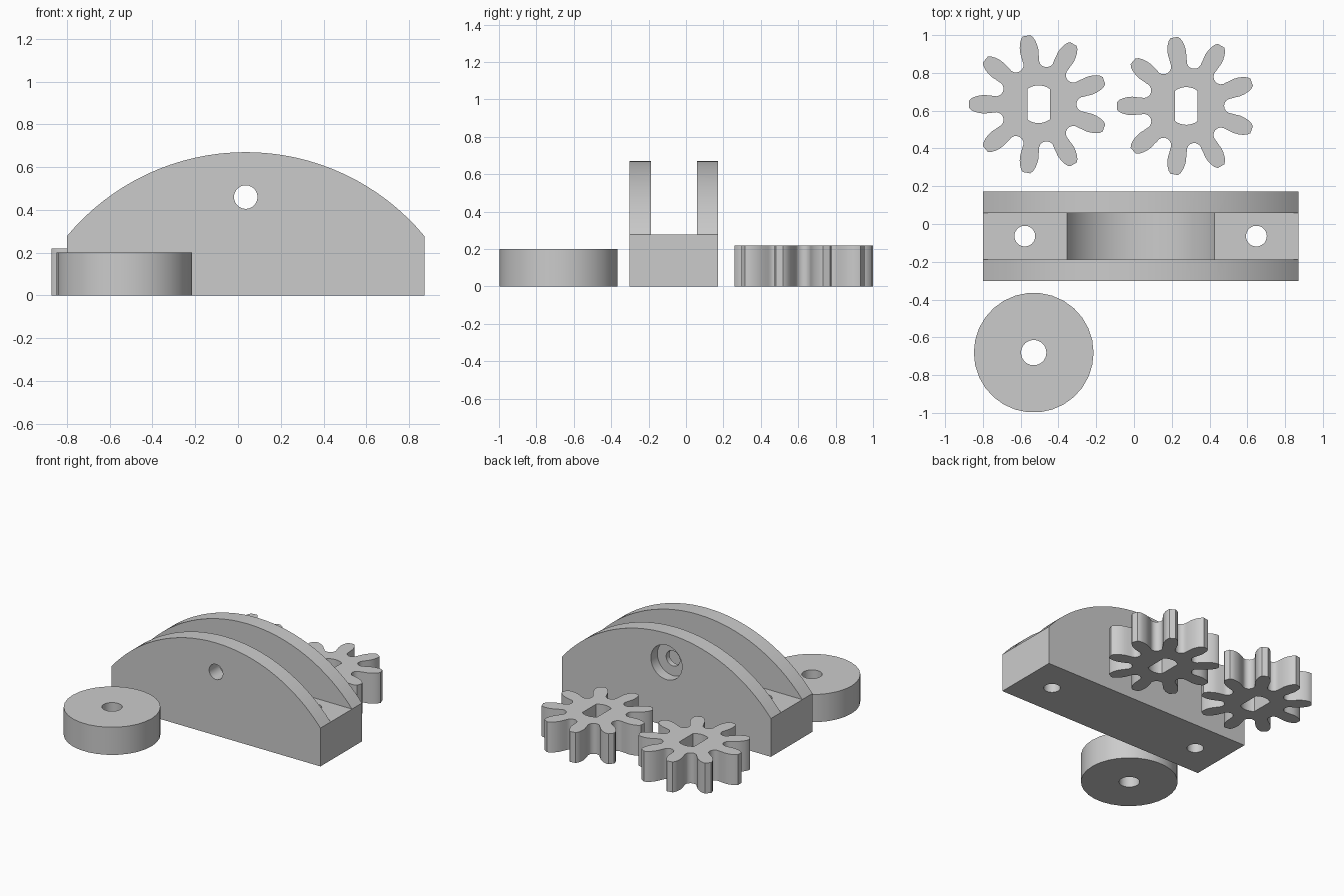
import bpy, bmesh, math

if "Cube" in bpy.data.objects:
    bpy.data.objects.remove(bpy.data.objects["Cube"])

grey = bpy.data.materials.new("plain_grey")
grey.diffuse_color = (0.6, 0.6, 0.6, 1)
grey.use_nodes = True
grey.node_tree.nodes["Principled BSDF"].inputs["Base Color"].default_value = grey.diffuse_color


def circle(cx, cy, r, n=30):
    return [(cx + r * math.cos(2 * math.pi * i / n), cy + r * math.sin(2 * math.pi * i / n))
            for i in range(n)]


def prism(name, pts, lo, hi, axis="Z"):
    """Extrude a closed outline; axis Z uses (x, y) points, axis Y uses (x, z)."""
    bm = bmesh.new()
    place = (lambda p, h: (p[0], p[1], h)) if axis == "Z" else (lambda p, h: (p[0], h, p[1]))
    a = [bm.verts.new(place(p, lo)) for p in pts]
    b = [bm.verts.new(place(p, hi)) for p in pts]
    bm.faces.new(a)
    bm.faces.new(b[::-1])
    for i in range(len(pts)):
        j = (i + 1) % len(pts)
        bm.faces.new((a[i], a[j], b[j], b[i]))
    bmesh.ops.recalc_face_normals(bm, faces=bm.faces)
    me = bpy.data.meshes.new(name)
    bm.to_mesh(me)
    bm.free()
    me.materials.append(grey)
    ob = bpy.data.objects.new(name, me)
    bpy.context.collection.objects.link(ob)
    return ob


def activate(ob):
    bpy.ops.object.select_all(action="DESELECT")
    ob.select_set(True)
    bpy.context.view_layer.objects.active = ob


def cut(ob, *cutter_args):
    """Subtract a prism from the part and discard the cutter."""
    cutter = prism("cutter", *cutter_args)
    mod = ob.modifiers.new("cut", "BOOLEAN")
    mod.operation, mod.solver, mod.object = "DIFFERENCE", "EXACT", cutter
    activate(ob)
    bpy.ops.object.modifier_apply(modifier=mod.name)
    bpy.data.objects.remove(cutter)


def finish(ob):
    activate(ob)
    bpy.ops.object.shade_smooth_by_angle(angle=math.radians(30))


# Housing: arched block with a slot between two walls
CX, HALF, LOW, TOP = 0.036, 0.836, 0.277, 0.67
rise = TOP - LOW
R = (HALF ** 2 + rise ** 2) / (2 * rise)
span = math.asin(HALF / R)
arch = [(CX + R * math.sin(span * (1 - i / 16)), TOP - R + R * math.cos(span * (1 - i / 16)))
        for i in range(33)]
housing = prism("housing", [(CX - HALF, 0), (CX + HALF, 0)] + arch, -0.303, 0.172, "Y")
SLOT = (-0.187, 0.058)
cut(housing, [(-1, LOW), (1, LOW), (1, 1), (-1, 1)], *SLOT, "Y")
# Round gear pocket in the slot floor
cut(housing, circle(CX, 0.46, 0.432, 64), *SLOT, "Y")
# Axle hole and wider recess on the back wall
cut(housing, circle(CX, 0.46, 0.055), -1, 1, "Y")
cut(housing, circle(CX, 0.46, 0.125), 0.097, 1, "Y")
# Screw holes through the floor
for x in (-0.578, 0.648):
    cut(housing, circle(x, -0.064, 0.055), -1, 1)
finish(housing)

# Roller disc
roller = prism("roller", circle(-0.531, -0.681, 0.317), 0, 0.2)
cut(roller, circle(-0.531, -0.681, 0.067), -1, 1)
finish(roller)

# Gears: nine rounded teeth with a double-flat shaft hole
TEETH = 9
FLANK = [(0.26, 0.046), (0.285, 0.049), (0.31, 0.047), (0.335, 0.041), (0.355, 0.032), (0.368, 0.02)]


def gear_outline(cx, cy):
    pts = []
    for t in range(TEETH):
        ang = math.pi + t * 2 * math.pi / TEETH
        # tooth, up one side and down the other
        local = [(r, -w) for r, w in FLANK] + [(r, w) for r, w in FLANK[::-1]]
        pts += [(cx + r * math.cos(ang) - w * math.sin(ang),
                 cy + r * math.sin(ang) + w * math.cos(ang)) for r, w in local]
        # round valley before the next tooth
        mid = ang + math.pi / TEETH
        for k in range(9):
            a = mid - math.pi / 2 - math.pi * k / 8
            pts.append((cx + 0.24 * math.cos(mid) + 0.04 * math.cos(a),
                        cy + 0.24 * math.sin(mid) + 0.04 * math.sin(a)))
    return pts


def shaft_hole(cx, cy):
    half = math.acos(0.6)
    angles = [half + (math.pi - 2 * half) * i / 8 for i in range(9)]
    angles += [a + math.pi for a in angles]
    return [(cx + 0.1 * math.cos(a), cy + 0.1 * math.sin(a)) for a in angles]


for name, x, y in (("left_gear", -0.505, 0.634), ("right_gear", 0.277, 0.625)):
    gear = prism(name, gear_outline(x, y), 0, 0.22)
    cut(gear, shaft_hole(x, y), -1, 1)
    finish(gear)
